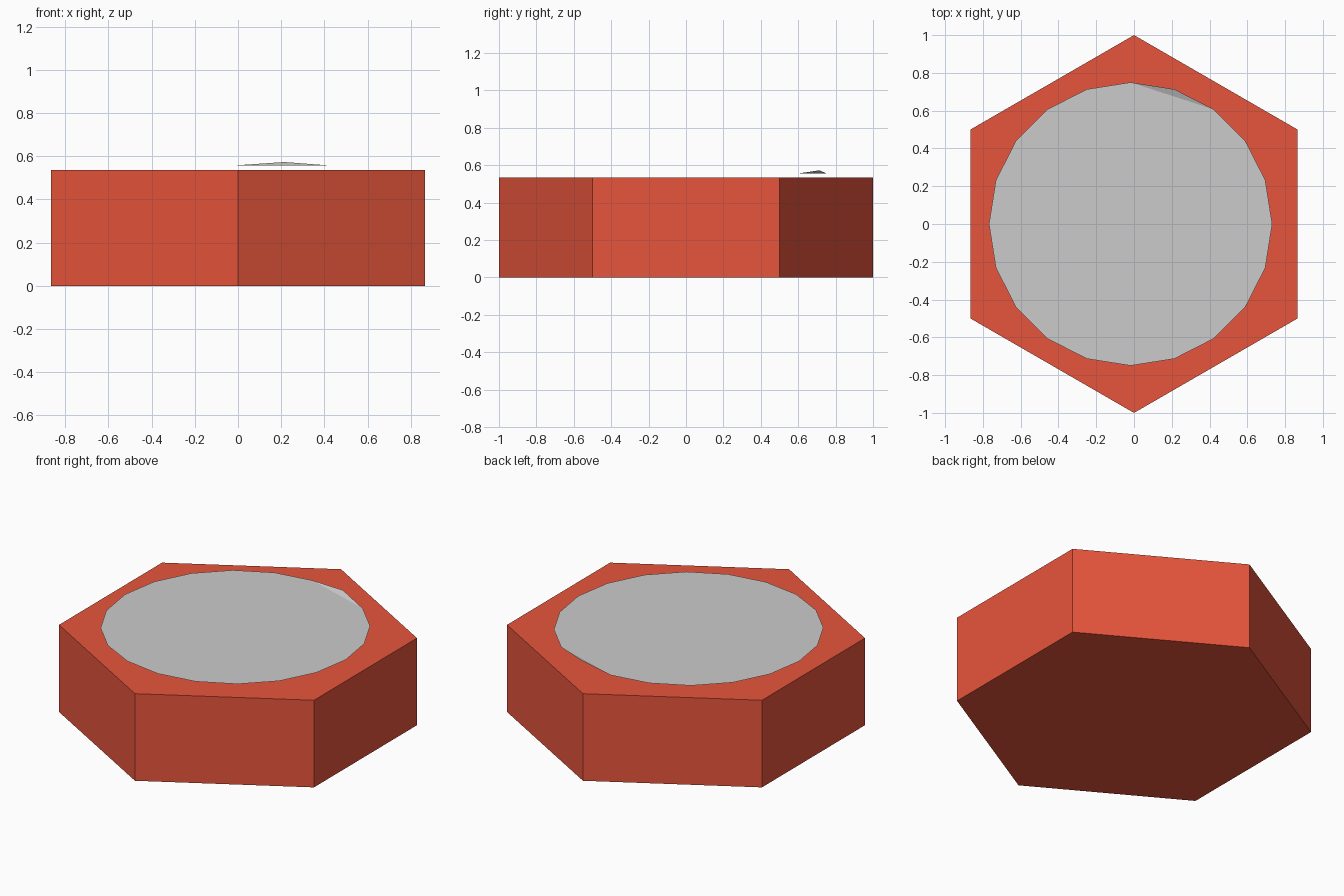
import bpy, bmesh, math

if "Cube" in bpy.data.objects:
    bpy.data.objects.remove(bpy.data.objects["Cube"])

HEIGHT = 0.535
DISC_Z = 0.557


def add_mesh(name, bm):
    mesh = bpy.data.meshes.new(name)
    bm.to_mesh(mesh)
    bm.free()
    obj = bpy.data.objects.new(name, mesh)
    bpy.context.collection.objects.link(obj)
    return obj


# Hexagonal base block, points facing front and back
bpy.ops.mesh.primitive_cylinder_add(vertices=6, radius=1, depth=HEIGHT,
                                    location=(0, 0, HEIGHT / 2))
base = bpy.context.object
base.name = "hex_base"
red = bpy.data.materials.new("red")
red.diffuse_color = (0.8, 0.09, 0.045, 1)
red.use_nodes = True
red.node_tree.nodes["Principled BSDF"].inputs["Base Color"].default_value = red.diffuse_color
base.data.materials.append(red)

# Thin 20-sided top sheet, slightly off centre, with one lifted corner
bm = bmesh.new()
ring = []
for i in range(20):
    a = math.radians(72 + 18 * i)
    z = DISC_Z + (0.016 if i == 0 else 0)
    ring.append(bm.verts.new((-0.018 + 0.75 * math.cos(a), 0.75 * math.sin(a), z)))
bm.faces.new(ring[1:])
bm.faces.new((ring[-1], ring[0], ring[1]))
add_mesh("top_disc", bm)
